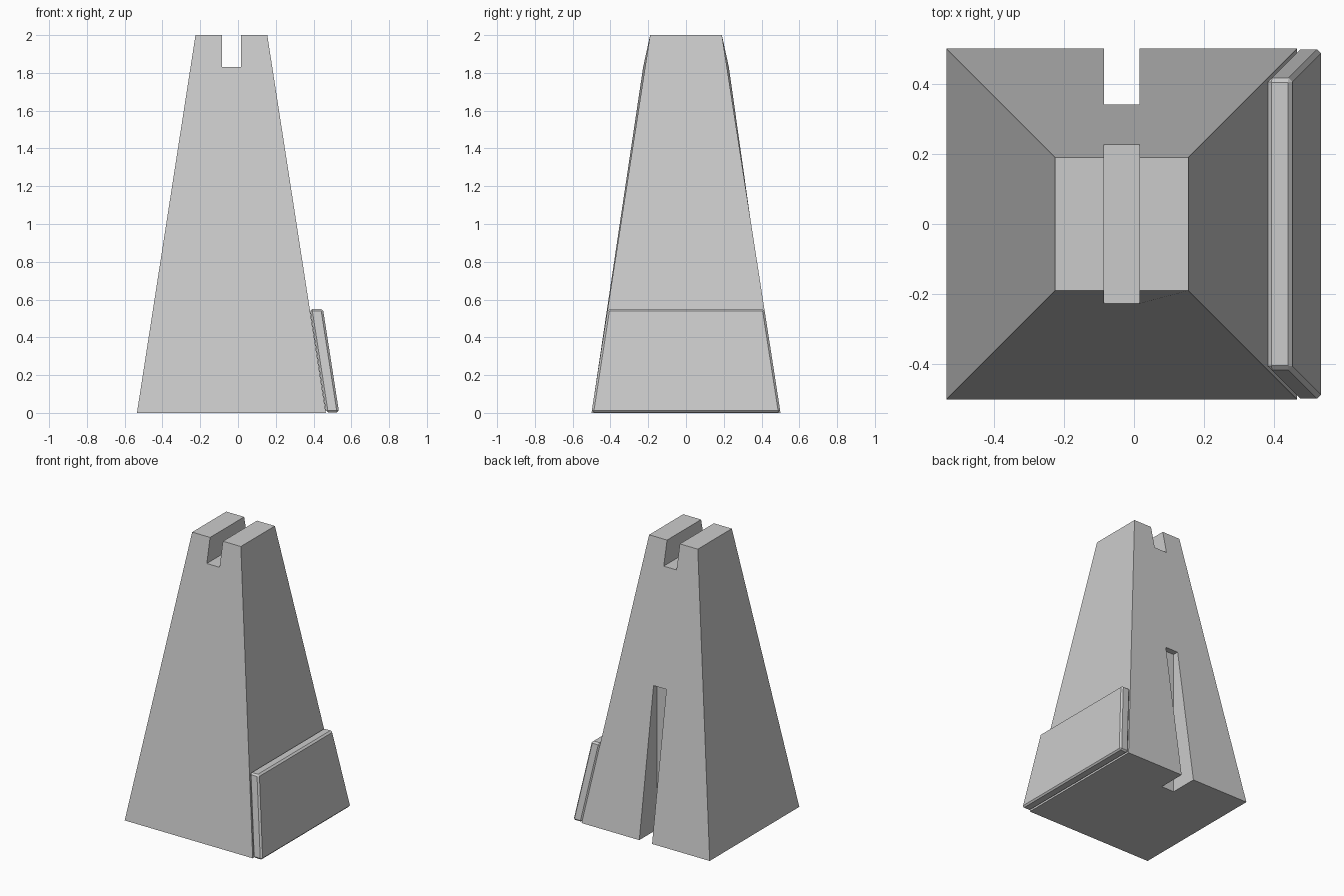
import bpy, bmesh

if "Cube" in bpy.data.objects:
    bpy.data.objects.remove(bpy.data.objects["Cube"])


def prism(name, front, back, bevel=0.0):
    """Solid joining two matching outlines of (x, y, z) points."""
    bm = bmesh.new()
    a = [bm.verts.new(p) for p in front]
    b = [bm.verts.new(p) for p in back]
    n = len(a)
    bm.faces.new(a)
    bm.faces.new(b[::-1])
    for i in range(n):
        j = (i + 1) % n
        bm.faces.new((a[j], a[i], b[i], b[j]))
    bmesh.ops.recalc_face_normals(bm, faces=bm.faces)
    if bevel:
        bmesh.ops.bevel(bm, geom=bm.edges[:], offset=bevel, segments=1, affect='EDGES')
    me = bpy.data.meshes.new(name)
    bm.to_mesh(me)
    bm.free()
    ob = bpy.data.objects.new(name, me)
    bpy.context.collection.objects.link(ob)
    return ob


def mirrored_prism(name, outline, bevel=0.0):
    """Outline of (x, z, half depth), mirrored front to back."""
    return prism(name, [(x, -d, z) for x, z, d in outline],
                 [(x, d, z) for x, z, d in outline], bevel)


# Tapered body with the slot across its top
L, R = -0.085, 0.015
body = mirrored_prism("tapered_body", [
    (-0.535, 0, 0.5), (0.465, 0, 0.5), (0.155, 2, 0.19), (R, 2, 0.19),
    (R, 1.83, 0.227), (L, 1.83, 0.227), (L, 2, 0.19), (-0.225, 2, 0.19)])

# Tall groove up the back
groove = [(L, -0.1), (R, -0.1), (R, 1.03), (L, 1.03)]
cutter = prism("back_groove_cutter", [(x, 0.30, z) for x, z in groove],
               [(x, 0.7, z) for x, z in groove])
cutter.hide_render = True
cutter.hide_viewport = True
cut = body.modifiers.new("back_groove", 'BOOLEAN')
cut.operation = 'DIFFERENCE'
cut.solver = 'EXACT'
cut.object = cutter

# Bevelled plate leaning on the right side
mirrored_prism("side_plate", [
    (0.466, 0.003, 0.5), (0.535, 0.003, 0.5), (0.45, 0.55, 0.415), (0.381, 0.55, 0.415)],
    bevel=0.011)
